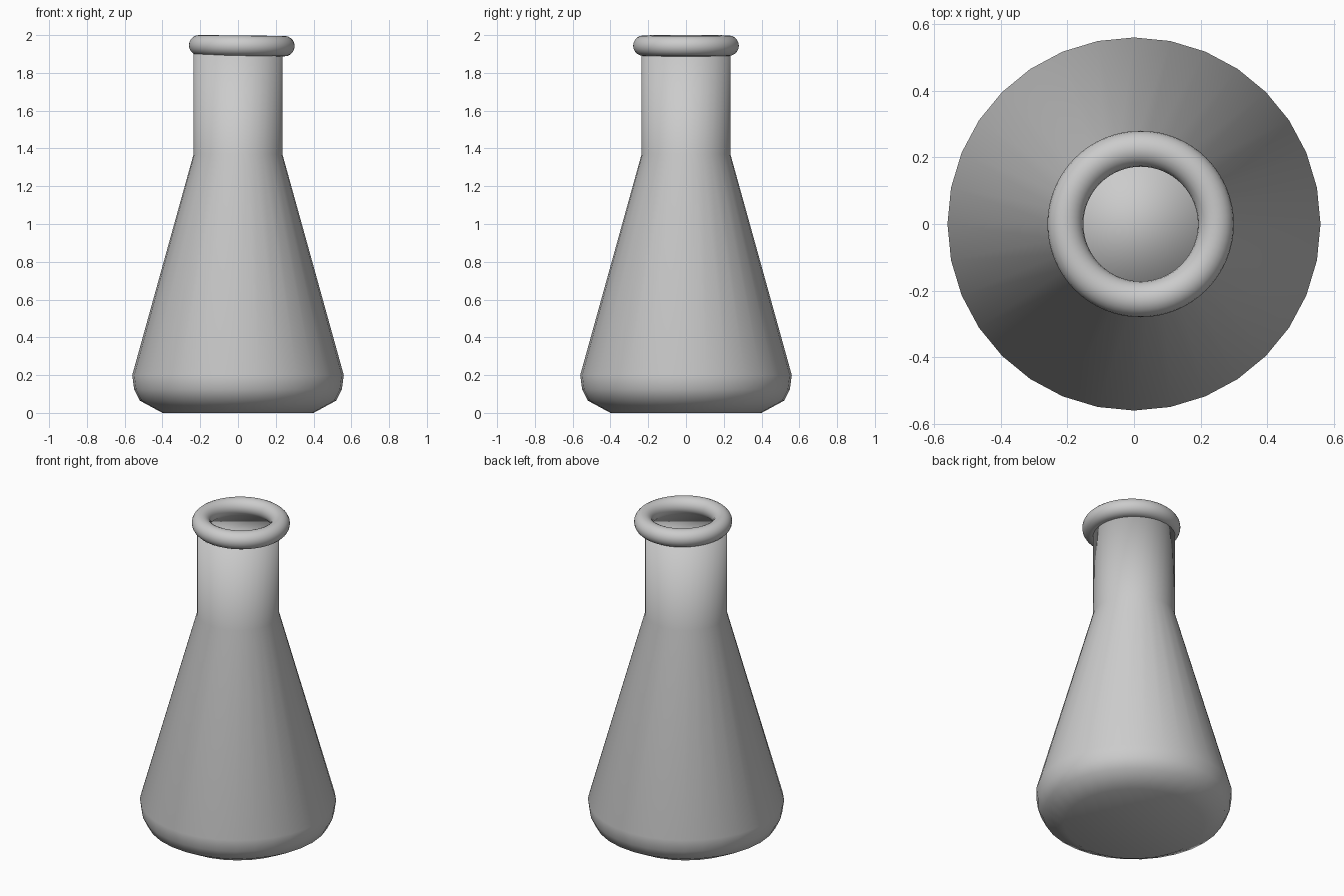
import bpy, bmesh, math

if "Cube" in bpy.data.objects:
    bpy.data.objects.remove(bpy.data.objects["Cube"])

SIDES = 32


def lathe(name, profile):
    """Closed solid of revolution with capped ends from (radius, z) points."""
    bm = bmesh.new()
    rings = []
    for r, z in profile:
        rings.append([bm.verts.new((r * math.cos(2 * math.pi * i / SIDES),
                                    r * math.sin(2 * math.pi * i / SIDES), z))
                      for i in range(SIDES)])
    for lower, upper in zip(rings, rings[1:]):
        for i in range(SIDES):
            j = (i + 1) % SIDES
            bm.faces.new((lower[i], lower[j], upper[j], upper[i]))
    bm.faces.new(rings[0][::-1])
    bm.faces.new(rings[-1])
    for f in bm.faces:
        f.smooth = True
    mesh = bpy.data.meshes.new(name)
    bm.to_mesh(mesh)
    bm.free()
    obj = bpy.data.objects.new(name, mesh)
    bpy.context.collection.objects.link(obj)
    return obj


# Flask body: bevelled base, cone and straight neck
lathe("flask_body", [(0.40, 0.0), (0.52, 0.065), (0.55, 0.125), (0.56, 0.20),
                     (0.235, 1.37), (0.235, 1.90)])

# Rolled rim, slightly off-centre and tilted
bpy.ops.mesh.primitive_torus_add(major_radius=0.226, minor_radius=0.054,
                                 major_segments=64, minor_segments=20,
                                 location=(0.02, 0, 1.944),
                                 rotation=(0, math.radians(0.6), 0))
rim = bpy.context.object
rim.name = "rim"
bpy.ops.object.shade_smooth()
